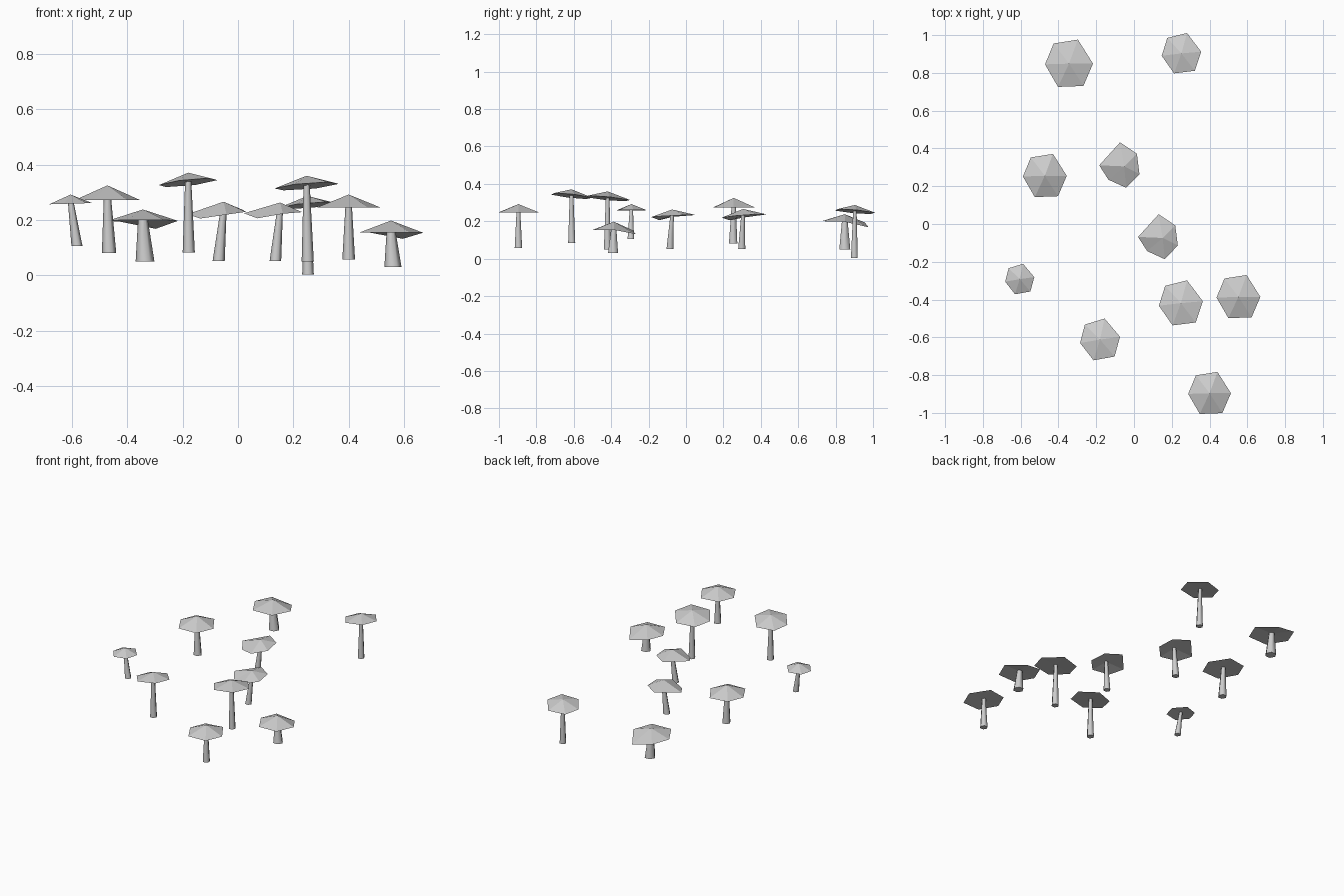
import bpy, bmesh
from math import sin, cos, radians, pi
from mathutils import Vector

if "Cube" in bpy.data.objects:
    bpy.data.objects.remove(bpy.data.objects["Cube"])

# irregular six-sided cap outlines, seen from above (unit = cap radius)
WIDE = [(1, 0), (.37, 1), (-.64, .84), (-1, -.03), (-.46, -.97), (.6, -.93)]
BENT = [(1.0, -.5), (.83, .83), (-.27, 1.57), (-1.63, .07), (-1.03, -.87), (.13, -1.4)]


def make(name, bm):
    bmesh.ops.recalc_face_normals(bm, faces=bm.faces)
    me = bpy.data.meshes.new(name)
    bm.to_mesh(me)
    bm.free()
    ob = bpy.data.objects.new(name, me)
    bpy.context.collection.objects.link(ob)
    return ob


def cap(name, apex, rim_z, outline, radius, rot, sx, sy, dip_index, dip):
    """Low peaked cap: outline ring joined to an apex and an underside centre."""
    bm = bmesh.new()
    c, s = cos(radians(rot)), sin(radians(rot))
    ring = []
    for i, (u, v) in enumerate(outline):
        dx, dy = radius * (u * c - v * s), radius * (u * s + v * c)
        z = rim_z + sx * dx + sy * dy - (dip if i == dip_index else 0)
        ring.append(bm.verts.new((apex[0] + dx, apex[1] + dy, z)))
    top = bm.verts.new(apex)
    low = bm.verts.new((apex[0], apex[1], rim_z + .003))
    for a, b in zip(ring, ring[1:] + ring[:1]):
        bm.faces.new((a, b, top))
        bm.faces.new((b, a, low))
    return make(name, bm)


def stem(name, base, top, r):
    """Tapered six-sided stem leaning from base to top."""
    bm = bmesh.new()
    rings = []
    for p, rad in ((Vector(base), r), (Vector(top), r * .5)):
        rings.append([bm.verts.new(p + Vector((rad * cos(k * pi / 3), rad * sin(k * pi / 3), 0)))
                      for k in range(6)])
    lo, hi = rings
    for k in range(6):
        j = (k + 1) % 6
        bm.faces.new((lo[k], lo[j], hi[j], hi[k]))
    bm.faces.new(lo[::-1])
    bm.faces.new(hi)
    ob = make(name, bm)
    for p in ob.data.polygons:
        p.use_smooth = len(p.vertices) == 4
    return ob


# apex, stem foot, stem radius, rim height, cap radius, turn, tilt x, tilt y, dip
WIDE_CAPS = [
    ((-.344, .849, .238), (-.336, .849, .05), .034, .197, .127, 0, 0, -.03, .025),
    ((.251, .903, .287), (.253, .9, .003), .021, .252, .105, 5, .09, -.08, 0),
    ((-.472, .255, .325), (-.466, .252, .08), .026, .273, .116, 0, 0, 0, 0),
    ((-.605, -.292, .292), (-.582, -.295, .106), .02, .259, .078, 8, .03, 0, 0),
    ((.248, -.419, .36), (.252, -.42, .05), .022, .322, .117, 5, .08, -.09, 0),
    ((.553, -.386, .198), (.56, -.39, .03), .031, .154, .116, 0, 0, 0, .022),
    ((-.18, -.612, .371), (-.178, -.611, .083), .022, .335, .107, 8, .1, -.1, 0),
    ((.4, -.896, .292), (.4, -.896, .057), .023, .246, .113, 0, 0, 0, 0),
]
BENT_CAPS = [
    ((-.052, .305, .266), (-.07, .298, .051), .022, .228, .081, 0, .06, .08, .012),
    ((.152, -.074, .263), (.135, -.086, .051), .021, .228, .08, 0, .03, .05, .016),
]

n = 0
for outline, table, dip_index in ((WIDE, WIDE_CAPS, 1), (BENT, BENT_CAPS, 4)):
    for apex, foot, r, rim, rad, rot, sx, sy, dip in table:
        n += 1
        cap(f"mushroom_cap_{n}", apex, rim, outline, rad, rot, sx, sy, dip_index, dip)
        stem(f"mushroom_stem_{n}", foot, (apex[0], apex[1], rim + .01), r)
